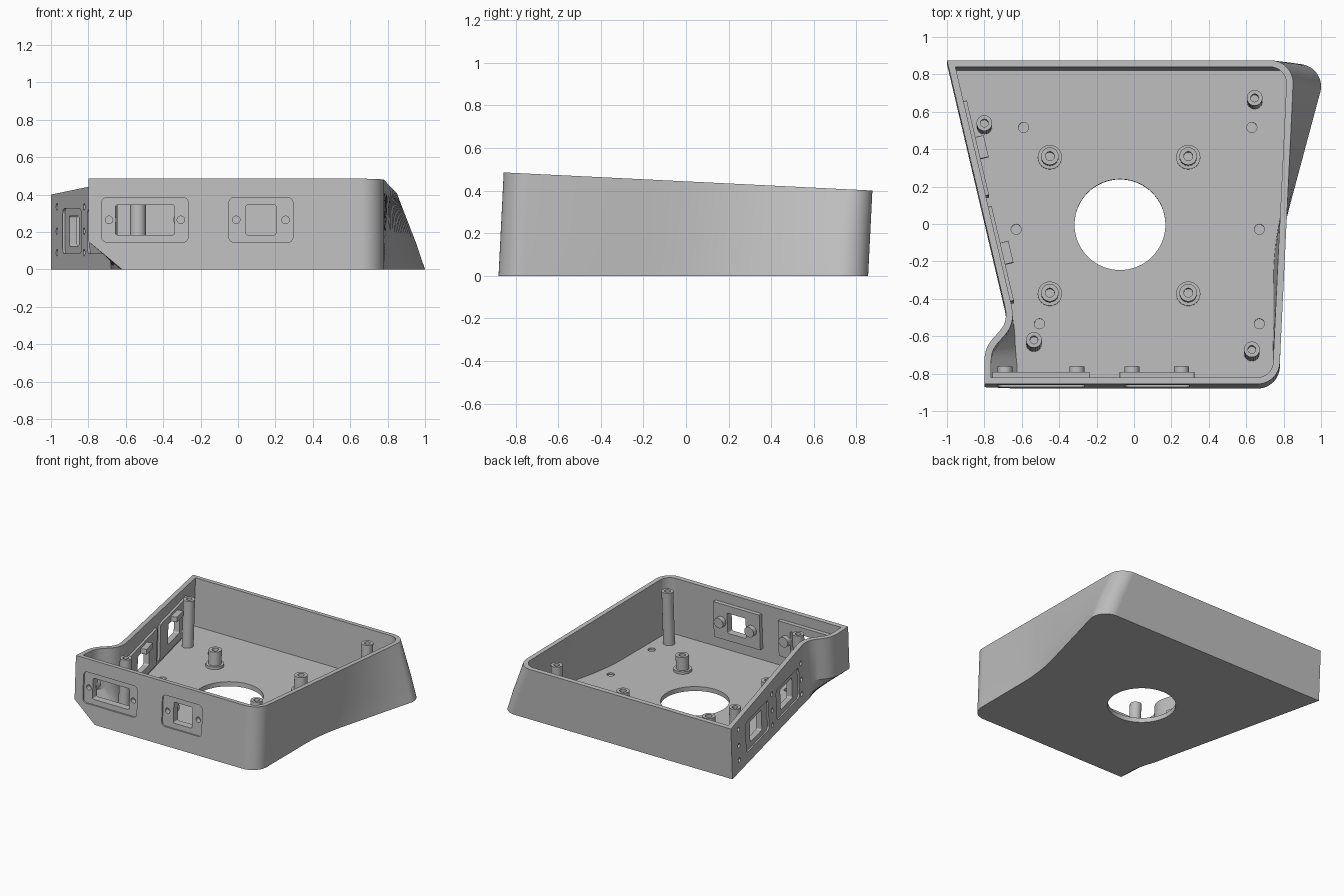
import bpy, bmesh, math
from mathutils import Matrix, Vector

if "Cube" in bpy.data.objects:
    bpy.data.objects.remove(bpy.data.objects["Cube"])

grey = bpy.data.materials.new("plain grey")
grey.use_nodes = True
GREY = (0.52, 0.52, 0.52, 1)
grey.diffuse_color = GREY
grey.node_tree.nodes["Principled BSDF"].inputs["Base Color"].default_value = GREY

WALL, FLOOR, FRONT, BACK = 0.036, 0.035, -0.88, 0.855
LEAN = Matrix.Identity(4)
LEAN[1][2] = 0.05          # the whole tray leans slightly backwards


def rim(y):
    return 0.442 - 0.049 * y


def lerp(a, b, t):
    return a + (b - a) * t


def wall_frame(origin, along):
    """Local axes: x along the wall, y inward, z up."""
    a = Vector(along).normalized()
    m = Matrix(((a.x, -a.y, 0, origin[0]), (a.y, a.x, 0, origin[1]), (0, 0, 1, 0), (0, 0, 0, 1)))
    return m


FRONT_FRAME = wall_frame((0, FRONT), (1, 0))
SIDE_FRAME = wall_frame((-1, BACK), (0.33, -1.405))
INWARD = Matrix.Rotation(-math.pi / 2, 4, "X")   # turns local z to inward


def outline(flare, bump):
    """Plan of the tray; flare 0 = base, 1 = rim; bump = side pocket amount."""
    pts = []
    for i in range(13):                                   # front right corner
        a = math.radians(-90 + 7.5 * i)
        pts.append((0.66 + 0.12 * math.cos(a), -0.76 + 0.12 * math.sin(a)))
    for i in range(1, 24):                                # flared side
        y = lerp(-0.76, 0.71, i / 24)
        t = y + 0.3
        low = 0.78 + (0 if t < 0 else 0.335 * t * t if t < 0.4 else 0.268 * (t - 0.2))
        pts.append((lerp(low, lerp(0.78, 0.85, i / 24), flare), y))
    start = lerp(-15, 0, flare)
    for i in range(15):                                   # back right corner
        a = math.radians(lerp(start, 90, i / 14))
        pts.append((lerp(0.88, 0.73, flare) + 0.12 * math.cos(a), 0.735 + 0.12 * math.sin(a)))
    pts.append((-1, BACK))
    for i in range(17):                                   # pocket curve
        t = i / 16
        k = ((1 - t) ** 3, 3 * t * (1 - t) ** 2, 3 * t * t * (1 - t), t ** 3)
        x = sum(p * q for p, q in zip(k, (-0.69, -0.655, -0.8, -0.8)))
        y = sum(p * q for p, q in zip(k, (-0.465, -0.62, -0.6, -0.76)))
        pts.append((lerp(lerp(-0.69, -0.62, t), x, bump), y))
    pts.append((lerp(-0.62, -0.8, bump), FRONT))
    return [Vector(p) for p in pts]


def inset(pts, d):
    out = []
    for i, p in enumerate(pts):
        a = (p - pts[i - 1]).normalized()
        b = (pts[(i + 1) % len(pts)] - p).normalized()
        n = Vector((-a.y - b.y, a.x + b.x)).normalized()
        out.append(p + n * d / max(0.4, n.dot(Vector((-a.y, a.x)))))
    return out


def skin(bm, rings):
    """Join rings of points with quads and close both ends."""
    rows = [[bm.verts.new(p) for p in r] for r in rings]
    n = len(rows[0])
    for a, b in zip(rows, rows[1:]):
        for i in range(n):
            j = (i + 1) % n
            bm.faces.new((a[i], a[j], b[j], b[i]))
    bm.faces.new(rows[0][::-1])
    bm.faces.new(rows[-1])


def spin(bm, matrix, profile, steps=24):
    ring = [(math.cos(math.tau * i / steps), math.sin(math.tau * i / steps)) for i in range(steps)]
    skin(bm, [[matrix @ Vector((r * c, r * s, z)) for c, s in ring] for r, z in profile])


def plate(bm, frame, u, z, hu, hz, d0, d1, r=0.01):
    """Round cornered plate on a wall, from depth d0 to d1."""
    pts = []
    for q, (su, sz) in enumerate(((1, 1), (-1, 1), (-1, -1), (1, -1))):
        for i in range(5):
            a = math.radians(90 * q + 22.5 * i)
            pts.append((u + su * (hu - r) + r * math.cos(a), z + sz * (hz - r) + r * math.sin(a)))
    skin(bm, [[frame @ Vector((p, d, q)) for p, q in pts] for d in (d0, d1)])


def on_wall(frame, u, z):
    return frame @ Matrix.Translation((u, 0, z)) @ INWARD


def make(name, bm):
    bmesh.ops.recalc_face_normals(bm, faces=bm.faces[:])
    mesh = bpy.data.meshes.new(name)
    bm.to_mesh(mesh)
    bm.free()
    mesh.materials.append(grey)
    ob = bpy.data.objects.new(name, mesh)
    bpy.context.collection.objects.link(ob)
    return ob


def activate(ob):
    bpy.ops.object.select_all(action="DESELECT")
    ob.select_set(True)
    bpy.context.view_layer.objects.active = ob


def cut(ob, cutter):
    activate(ob)
    mod = ob.modifiers.new("cut", "BOOLEAN")
    mod.operation, mod.solver, mod.object = "DIFFERENCE", "EXACT", cutter
    bpy.ops.object.modifier_apply(modifier=mod.name)


# Tray shell: outside, rim and inside in one skin
bm = bmesh.new()
levels = [(0, 0, 0, 0), (0.34, 1, 0.15, 0), (1, 1, None, 0),
          (1, 1, None, WALL), (0.37, 1, 0.165, WALL), (0.08, 0.23, FLOOR, WALL)]
skin(bm, [[(p.x, p.y, rim(p.y) if z is None else z) for p in inset(outline(f, b), d)]
          for f, b, z, d in levels])
tray = make("tray_shell", bm)

# Openings: frame, centre along wall, height, window half width, recess half width
panels = [(FRONT_FRAME, -0.4975, 0.265, 0.158, 0.232),
          (FRONT_FRAME, 0.1225, 0.265, 0.08, 0.172),
          (SIDE_FRAME, 0.49, 0.205, 0.11, 0.215),
          (SIDE_FRAME, 1.07, 0.205, 0.11, 0.215)]
recesses, holes, pads, bosses, tabs = [bmesh.new() for _ in range(5)]
for frame, u, z, window, recess in panels:
    plate(recesses, frame, u, z, recess, 0.12, -0.03, 0.012, 0.03)
    plate(holes, frame, u, z, window, 0.08, -0.05, 0.13)
    if frame is FRONT_FRAME:
        plate(pads, frame, u, z, recess + 0.028, 0.14, 0.03, 0.068, 0.004)
        for side in (-1, 1):
            place = on_wall(frame, u + side * (recess - 0.04), z)
            spin(holes, place, [(0.02, -0.05), (0.02, 0.055)])
            spin(bosses, place, [(0.04, 0.05), (0.04, 0.105)])
    else:
        plate(pads, frame, u, z, 0.26, 0.14, 0.03, 0.055, 0.004)
        plate(tabs, frame, u, z + 0.1, 0.06, 0.02, 0.05, 0.1, 0.004)

# Blind screw holes beside the side panels
for u in (0.14, 0.775, 1.33):
    for z in (0.09, 0.205, 0.335):
        spin(holes, on_wall(SIDE_FRAME, u, z), [(0.018, -0.05), (0.018, 0.022)])

# Round floor opening and shallow floor dimples
spin(holes, Matrix.Translation((-0.075, -0.005, 0)), [(0.243, -0.1), (0.243, 0.1)], 64)
for x, y in ((-0.59, 0.515), (0.63, 0.515), (-0.63, -0.03),
             (0.67, -0.03), (-0.505, -0.535), (0.67, -0.535)):
    spin(holes, Matrix.Translation((x, y, 0)), [(0.027, 0.02), (0.027, 0.06)])

recess_cutter, hole_cutter = make("recess_cutter", recesses), make("hole_cutter", holes)
panel_pads = make("panel_pads", pads)
cut(tray, recess_cutter)
cut(tray, hole_cutter)
cut(panel_pads, hole_cutter)
for cutter in (recess_cutter, hole_cutter):
    bpy.data.objects.remove(cutter)

# Tall lid posts and short flanged standoffs
posts, standoffs = bmesh.new(), bmesh.new()
for x, y in ((0.645, 0.655), (-0.8, 0.52), (-0.535, -0.642), (0.63, -0.693)):
    h = rim(y) - 0.025
    spin(posts, Matrix.Translation((x, y, 0)),
         [(0.042, 0.02), (0.042, h), (0.021, h), (0.021, h - 0.1)])
for x in (-0.45, 0.29):
    for y in (-0.375, 0.355):
        spin(standoffs, Matrix.Translation((x, y, 0)),
             [(0.065, 0.02), (0.065, 0.055), (0.047, 0.055), (0.047, 0.16), (0.024, 0.16), (0.024, 0.08)])

parts = [tray, panel_pads, make("screw_bosses", bosses), make("clip_tabs", tabs),
         make("lid_posts", posts), make("standoffs", standoffs)]
for ob in parts:
    ob.data.transform(LEAN)
    activate(ob)
    bpy.ops.object.shade_smooth_by_angle(angle=math.radians(28))
    ob.modifiers.new("even shading", "WEIGHTED_NORMAL").keep_sharp = True
